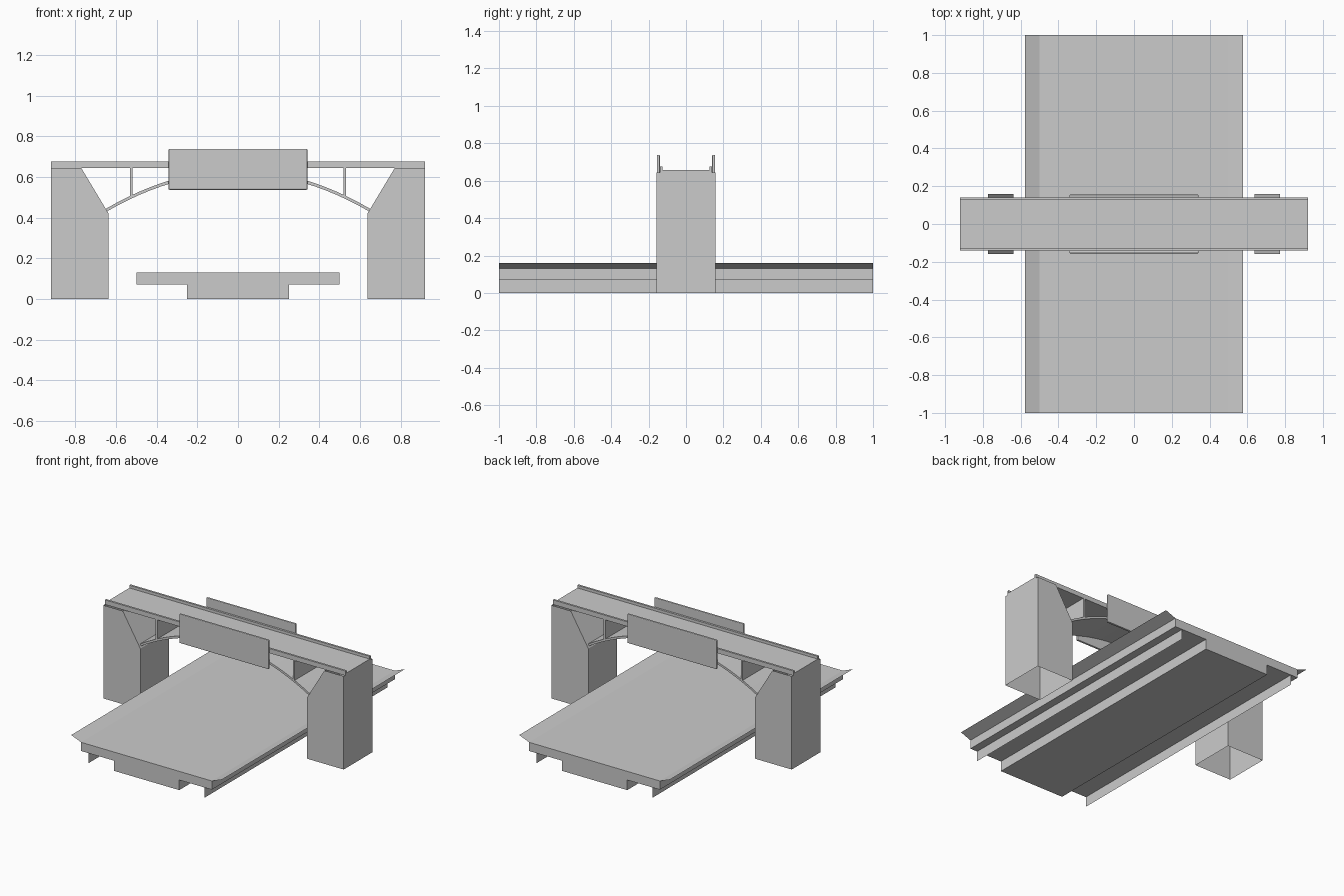
import bpy, bmesh

cube = bpy.data.objects.get("Cube")
if cube:
    bpy.data.objects.remove(cube, do_unlink=True)

GREY = (0.6, 0.6, 0.6, 1.0)
concrete = bpy.data.materials.new("concrete_grey")
concrete.use_nodes = True
concrete.diffuse_color = GREY
shader = next(n for n in concrete.node_tree.nodes if n.type == 'BSDF_PRINCIPLED')
shader.inputs["Base Color"].default_value = GREY
shader.inputs["Roughness"].default_value = 0.8


def extrude(name, profile, lo, hi, axis='Y', closed=True, open_sides=()):
    """Sweep a profile from lo to hi; open_sides lists profile edges left without a face."""
    def place(p, t):
        return (p[0], t, p[1]) if axis == 'Y' else (t, p[0], p[1])
    bm = bmesh.new()
    a = [bm.verts.new(place(p, lo)) for p in profile]
    b = [bm.verts.new(place(p, hi)) for p in profile]
    n = len(profile)
    for i in range(n if closed else n - 1):
        if i not in open_sides:
            j = (i + 1) % n
            bm.faces.new((a[i], a[j], b[j], b[i]))
    if closed:
        bm.faces.new(a[::-1])
        bm.faces.new(b)
        bmesh.ops.recalc_face_normals(bm, faces=bm.faces)
    mesh = bpy.data.meshes.new(name)
    bm.to_mesh(mesh)
    bm.free()
    mesh.materials.append(concrete)
    obj = bpy.data.objects.new(name, mesh)
    bpy.context.collection.objects.link(obj)
    return obj


def rect(u0, u1, z0, z1):
    return [(u0, z0), (u1, z0), (u1, z1), (u0, z1)]


# Road: slab on a narrower base
slab_z, road_z = 0.07, 0.13
half = [(0.25, 0), (0.25, slab_z), (0.5, slab_z), (0.5, road_z)]
extrude("road_slab", half + [(-x, z) for x, z in reversed(half)], -1, 1)

for side, s in (("left", 1), ("right", -1)):
    # Thin sloped verge and hanging skirt along the road edges
    verge = [(s * 0.5, road_z), (s * 0.577, 0.16)]
    extrude(side + "_road_verge", verge[::-s], -1, 1, closed=False)
    extrude(side + "_road_skirt", [(s * 0.445, 0), (s * 0.445, slab_z)][::s], -1, 1, closed=False)

    # Hollow pier, open at top and bottom, with a slanted inner shoulder
    pier = [(0.637, 0), (0.92, 0), (0.92, 0.645), (0.772, 0.645), (0.637, 0.42)]
    extrude(side + "_pier", [(s * x, z) for x, z in pier], -0.158, 0.158, open_sides=(0, 2))

    # Upright wall between arch and deck
    x = s * 0.525
    extrude(side + "_spandrel_wall", rect(x - 0.007, x + 0.007, 0.502, 0.648), -0.14, 0.14)

# Deck with raised kerbs
kerb = [(0.14, 0.643), (0.14, 0.675), (0.126, 0.675), (0.126, 0.656)]
extrude("bridge_deck", kerb + [(-y, z) for y, z in reversed(kerb)], -0.92, 0.92, axis='X')

# Shallow arch
steps = 24
xs = [-0.65 + 1.3 * i / steps for i in range(steps + 1)]
top = [(x, 0.634 - 0.451 * x * x) for x in xs]
extrude("arch", top + [(x, z - 0.016) for x, z in reversed(top)], -0.14, 0.14)

# Blank sign panels with softened edges
for name, y0, y1 in (("front_panel", -0.156, -0.14), ("back_panel", 0.14, 0.156)):
    panel = extrude(name, rect(-0.342, 0.342, 0.537, 0.738), y0, y1)
    bevel = panel.modifiers.new("edge_bevel", 'BEVEL')
    bevel.width = 0.005
    bevel.segments = 2
